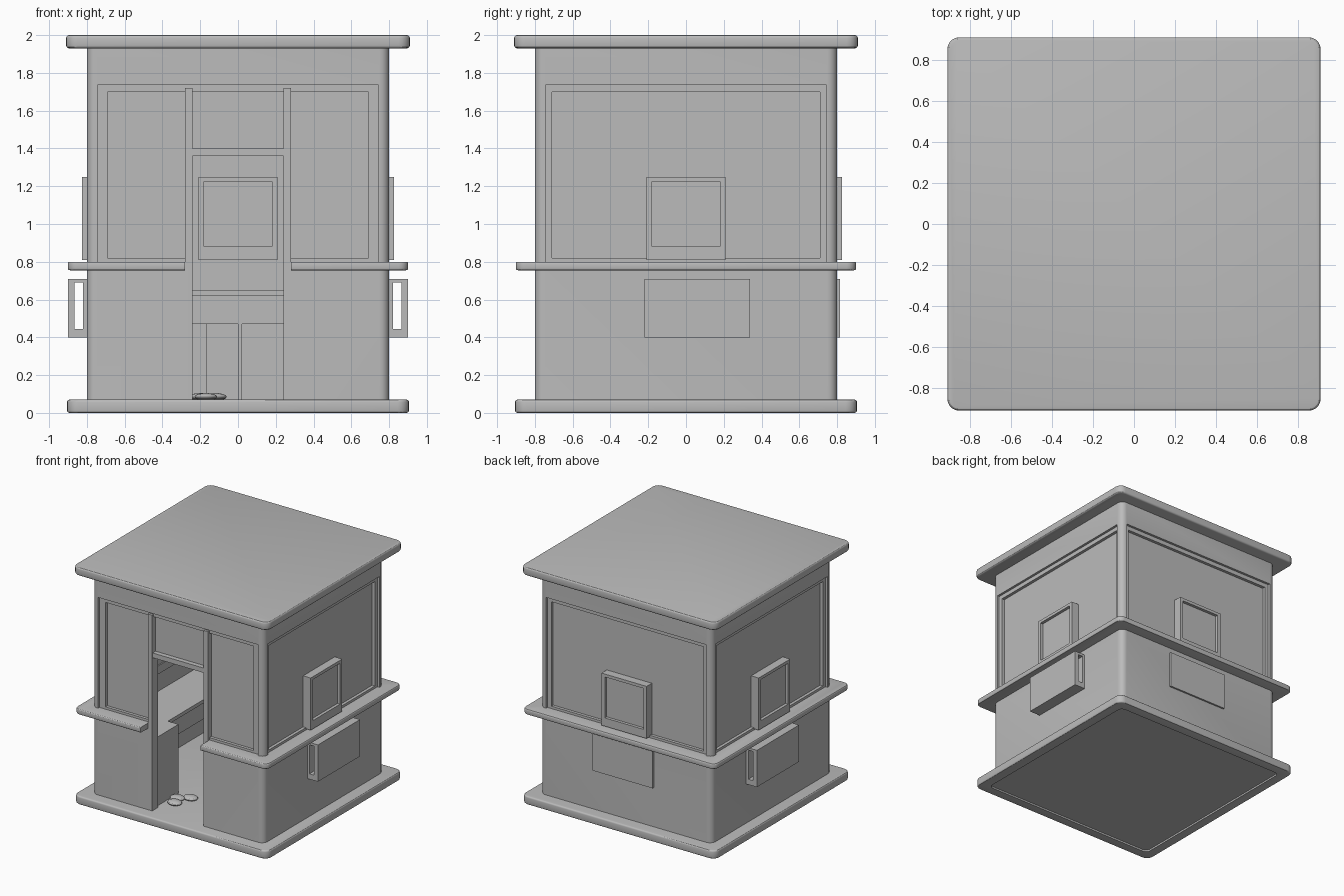
import bpy, bmesh
from math import pi
from mathutils import Matrix, Vector

cube = bpy.data.objects.get("Cube")
if cube:
    bpy.data.objects.remove(cube, do_unlink=True)

grey = bpy.data.materials.new("plain grey")
grey.use_nodes = True
COLOR = (0.5, 0.5, 0.5, 1)
grey.diffuse_color = COLOR
grey.node_tree.nodes["Principled BSDF"].inputs["Base Color"].default_value = COLOR


def finish(name, bm, turn=0):
    """Turn a bmesh into an object, rotated about the vertical axis."""
    bm.transform(Matrix.Rotation(turn, 4, 'Z'))
    bmesh.ops.recalc_face_normals(bm, faces=bm.faces)
    mesh = bpy.data.meshes.new(name)
    bm.to_mesh(mesh)
    bm.free()
    mesh.materials.append(grey)
    obj = bpy.data.objects.new(name, mesh)
    bpy.context.collection.objects.link(obj)
    return obj


def block(name, x, y, z, round_corner=0, soft=0, turn=0):
    """Box from (min, max) ranges, with rounded upright edges and softened rims."""
    bm = bmesh.new()
    bmesh.ops.create_cube(bm, size=1)
    for v in bm.verts:
        v.co = Vector([lo + (c + 0.5) * (hi - lo) for c, (lo, hi) in zip(v.co, (x, y, z))])
    if round_corner:
        upright = [e for e in bm.edges if abs(e.verts[0].co.z - e.verts[1].co.z) > 0.01]
        bmesh.ops.bevel(bm, geom=upright, offset=round_corner, segments=5,
                        profile=0.5, affect='EDGES')
    if soft:
        rims = [e for e in bm.edges if abs(e.verts[0].co.z - e.verts[1].co.z) < 0.001]
        bmesh.ops.bevel(bm, geom=rims, offset=soft, segments=3,
                        profile=0.5, affect='EDGES')
    return finish(name, bm, turn)


def cut(target, cutters):
    """Subtract the cutters and discard them."""
    for c in cutters:
        mod = target.modifiers.new("cut", 'BOOLEAN')
        mod.operation, mod.solver, mod.object = 'DIFFERENCE', 'EXACT', c
        bpy.context.view_layer.objects.active = target
        bpy.ops.object.modifier_apply(modifier=mod.name)
        bpy.data.objects.remove(c, do_unlink=True)


def square(half):
    return (-half, half), (-half, half)


def smooth(obj):
    bpy.ops.object.select_all(action='DESELECT')
    obj.select_set(True)
    bpy.context.view_layer.objects.active = obj
    bpy.ops.object.shade_smooth_by_angle(angle=pi / 6)


# Floor slab with a shallow hollow underneath, and the roof slab
floor_slab = block("floor_slab", *square(0.905), (0, 0.07), 0.06, 0.012)
cut(floor_slab, [block("hollow", *square(0.82), (-0.1, 0.015), 0.04)])
roof = block("roof", *square(0.91), (1.93, 2), 0.06, 0.015)

# Hollow wall shell with doorway and stepped window recesses
walls = block("walls", *square(0.8), (0.06, 1.94), 0.05)
cutters = [block("room", *square(0.73), (0, 2.1)),
           block("doorway", (-0.25, 0.25), (-1, -0.6), (0, 1.36))]
for i in range(4):
    turn = i * pi / 2
    cutters.append(block("recess", (-0.745, 0.745), (0.78, 1), (0.78, 1.735), turn=turn))
    if i != 2:
        cutters.append(block("pane_recess", (-0.71, 0.71), (0.755, 1), (0.82, 1.70), turn=turn))
for x, low in (((-0.69, -0.28), 0.82), ((0.28, 0.69), 0.82), ((-0.24, 0.24), 1.40)):
    cutters.append(block("front_pane_recess", x, (-1, -0.755), (low, 1.70)))
cut(walls, cutters)

# Ledge around the outside, open at the doorway
ledge = block("ledge", *square(0.9), (0.755, 0.8), 0.05, 0.01)
cut(ledge, [block("ledge_inside", *square(0.76), (0, 1)),
            block("ledge_gap", (-0.28, 0.28), (-1, -0.5), (0, 1))])

# Door posts and the bar over the doorway
for side in (-1, 1):
    block("door_post", tuple(sorted((side * 0.24, side * 0.28))), (-0.8, -0.72), (0.07, 1.72))
block("door_head", (-0.24, 0.24), (-0.795, -0.72), (1.36, 1.40))

# Serving hatches on the back and both sides
for name, turn in (("back", 0), ("left", -pi / 2), ("right", pi / 2)):
    y = (0.71, 0.825)
    for x in ((-0.21, -0.18), (0.18, 0.21)):
        block(name + "_hatch_jamb", x, y, (0.81, 1.25), turn=turn)
    block(name + "_hatch_head", (-0.18, 0.18), y, (1.225, 1.25), turn=turn)
    block(name + "_hatch_sill", (-0.18, 0.18), y, (0.81, 0.88), turn=turn)
    block(name + "_hatch_pane", (-0.18, 0.18), (0.72, 0.80), (0.88, 1.225), turn=turn)

# Hollow boxes hung on both side walls, and the flat panel on the back
for side in (-1, 1):
    long = (-0.22, 0.34)
    box = block("side_box", tuple(sorted((side * 0.79, side * 0.9))), long, (0.40, 0.71))
    cut(box, [block("slot", tuple(sorted((side * 0.82, side * 0.865))),
                    (-0.5, 0.5), (0.445, 0.69))])
block("back_panel", (-0.26, 0.30), (0.79, 0.815), (0.40, 0.71))

# Counter inside, along both sides and the back
for side, name in ((-1, "right"), (1, "left")):
    def span(a, b):
        return tuple(sorted((side * a, side * b)))
    block(name + "_front_cabinet", span(0.26, 0.74), (-0.74, -0.42), (0.07, 0.65))
    block(name + "_counter_top", span(0.36, 0.74), (-0.42, 0.74), (0.62, 0.65))
    block(name + "_counter_apron", span(0.38, 0.74), (-0.42, 0.74), (0.47, 0.62))
block("back_counter_top", (-0.36, 0.36), (0.38, 0.74), (0.62, 0.65))
block("back_counter_apron", (-0.36, 0.36), (0.40, 0.74), (0.47, 0.62))
block("back_pedestal", (-0.17, 0), (0.42, 0.74), (0.07, 0.47))
block("back_divider", (0, 0.02), (0.40, 0.74), (0.07, 0.47))

# Flat round stones on the floor inside the doorway
for x, y in ((-0.2, -0.52), (-0.12, -0.46), (-0.17, -0.6)):
    bm = bmesh.new()
    bmesh.ops.create_uvsphere(bm, u_segments=16, v_segments=8, radius=1)
    bm.transform(Matrix.Translation((x, y, 0.085)) @ Matrix.Diagonal((0.06, 0.05, 0.02, 1)))
    smooth(finish("floor_stone", bm))

for obj in (floor_slab, roof, walls, ledge):
    smooth(obj)
